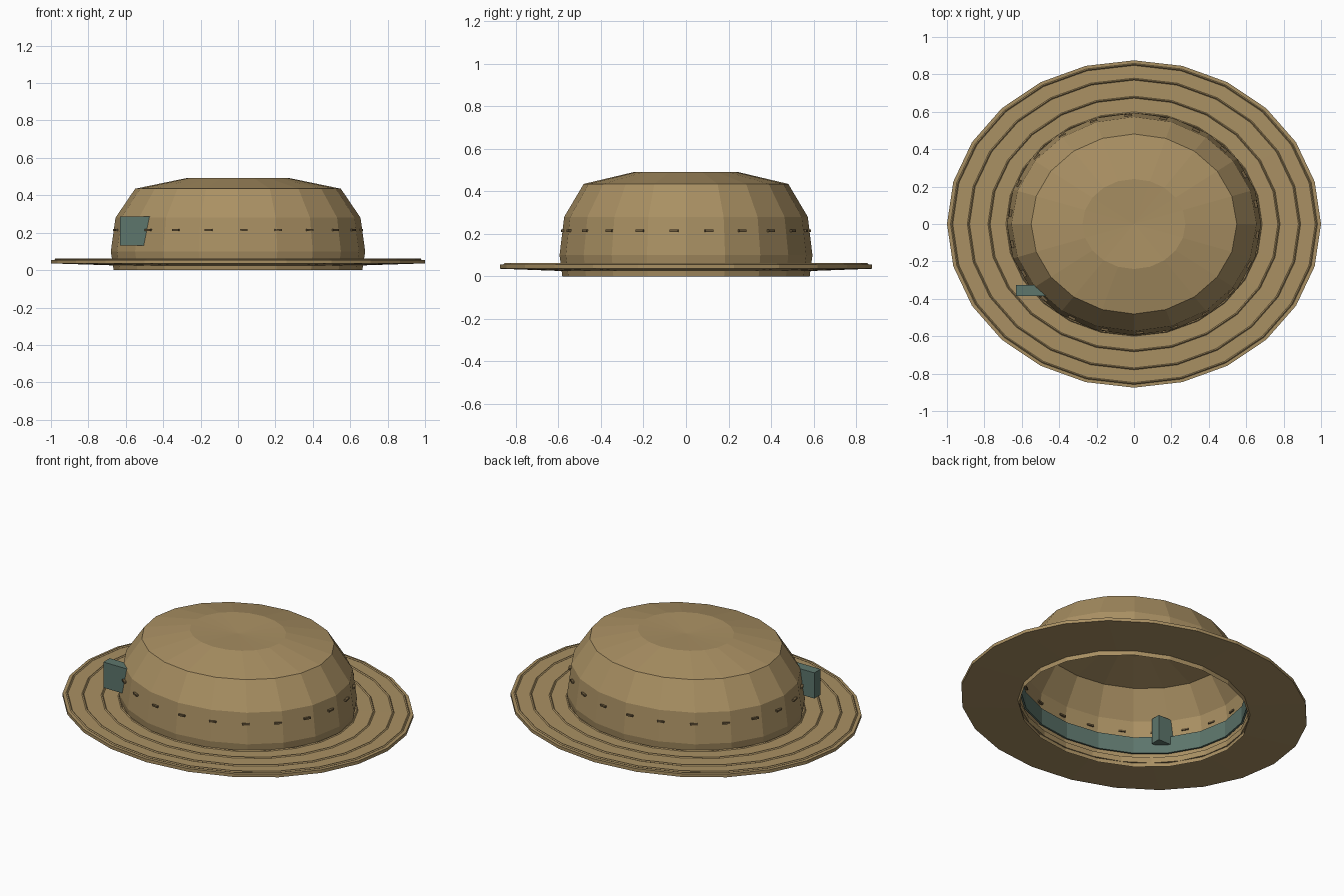
import bpy, bmesh, math

if "Cube" in bpy.data.objects:
    bpy.data.objects.remove(bpy.data.objects["Cube"])

YS = 0.875  # oval squash front to back


def material(name, rgb):
    m = bpy.data.materials.new(name)
    m.diffuse_color = (*rgb, 1)
    m.use_nodes = True
    m.node_tree.nodes["Principled BSDF"].inputs["Base Color"].default_value = m.diffuse_color
    return m


straw = material("straw", (0.40, 0.28, 0.125))
thread = material("thread", (0.16, 0.11, 0.05))
teal = material("teal_felt", (0.11, 0.18, 0.15))


def finish(name, bm, mat):
    me = bpy.data.meshes.new(name)
    bm.to_mesh(me)
    bm.free()
    me.materials.append(mat)
    ob = bpy.data.objects.new(name, me)
    bpy.context.collection.objects.link(ob)
    return ob


def lathe(name, profile, sides, mat, closed=False):
    """Spin (radius, z) points into an oval, flat-faced shell."""
    bm = bmesh.new()
    rings = []
    for r, z in profile:
        if r == 0:
            rings.append([bm.verts.new((0, 0, z))] * sides)
            continue
        rings.append([bm.verts.new((r * math.cos(2 * math.pi * i / sides),
                                    r * YS * math.sin(2 * math.pi * i / sides), z))
                      for i in range(sides)])
    pairs = list(zip(rings, rings[1:]))
    if closed:
        pairs.append((rings[-1], rings[0]))
    for a, b in pairs:
        for i in range(sides):
            j = (i + 1) % sides
            quad = list(dict.fromkeys((a[i], a[j], b[j], b[i])))
            bm.faces.new(quad)
    if closed:
        bmesh.ops.recalc_face_normals(bm, faces=bm.faces)
    return finish(name, bm, mat)


def add_box(bm, centre, size, angle=0):
    verts = bmesh.ops.create_cube(bm, size=1)["verts"]
    c, s = math.cos(angle), math.sin(angle)
    for v in verts:
        x, y, z = (v.co[k] * size[k] for k in range(3))
        v.co = (centre[0] + c * x - s * y, centre[1] + s * x + c * y, centre[2] + z)


# Crown: open-bottomed shell with a slightly dimpled top
lathe("crown", [(0.665, 0.0), (0.68, 0.10), (0.655, 0.28), (0.55, 0.435),
                (0.275, 0.492), (0, 0.48)], 20, straw)

# Brim: thin plate with a head opening
lathe("brim", [(0.66, 0.025), (1.0, 0.036), (1.0, 0.055), (0.66, 0.058)], 24, straw, True)

# Raised braid rings on the brim
for n, r in enumerate((0.68, 0.775, 0.885, 0.975)):
    w, z = 0.006, 0.057
    lathe(f"brim_ring_{n + 1}", [(r - w, z), (r, z - w), (r + w, z), (r, z + w)], 24, straw, True)

# Sweatband inside the crown
lathe("inner_band", [(0.664, 0.08), (0.664, 0.18), (0.652, 0.18), (0.652, 0.08)], 20, teal, True)

# Stitches around the crown
bm = bmesh.new()
count = 22
for i in range(count):
    a = -math.pi / 2 + math.radians(2.6) + 2 * math.pi * i / count
    x, y = 0.66 * math.cos(a), 0.66 * YS * math.sin(a)
    add_box(bm, (x, y, 0.215), (0.04, 0.02, 0.01),
            math.atan2(YS * math.cos(a), -math.sin(a)))
finish("crown_stitches", bm, thread)

# Tab poking through the crown wall
bm = bmesh.new()
add_box(bm, (-0.54, -0.355, 0.208), (0.18, 0.06, 0.155))
finish("side_tab", bm, teal)
